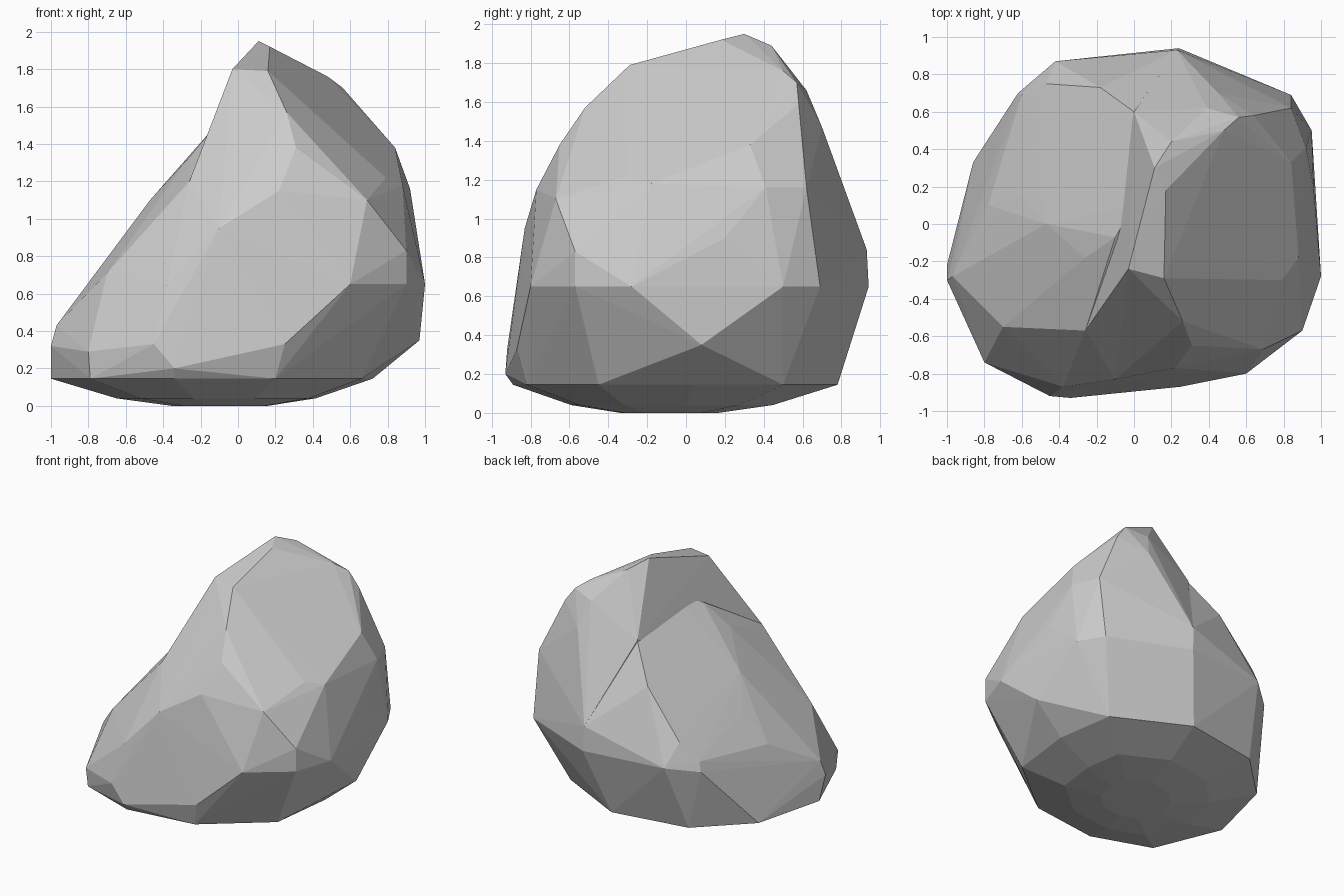
import bpy, bmesh

if "Cube" in bpy.data.objects:
    bpy.data.objects.remove(bpy.data.objects["Cube"])

def hull_object(name, points):
    """Faceted solid: convex hull of a handful of corner points."""
    bm = bmesh.new()
    for p in points:
        bm.verts.new(p)
    res = bmesh.ops.convex_hull(bm, input=bm.verts[:])
    junk = {g for g in res["geom_interior"] + res["geom_unused"]
            if isinstance(g, bmesh.types.BMVert)}
    bmesh.ops.delete(bm, geom=list(junk), context='VERTS')
    bmesh.ops.recalc_face_normals(bm, faces=bm.faces[:])
    me = bpy.data.meshes.new(name)
    bm.to_mesh(me)
    bm.free()
    ob = bpy.data.objects.new(name, me)
    bpy.context.collection.objects.link(ob)
    return ob

# Underside: one outline, shrunk twice towards the ground
outline = [(-1, -.22), (-.79, -.73), (-.34, -.89), (.2, -.82), (.66, -.45),
           (.72, .05), (.65, .5), (.1, .78), (-.5, .68), (-.86, .33)]
foot = [(-.08 * (1 - s) + x * s, -.1 * (1 - s) + y * s, z)
        for s, z in ((1, .145), (.62, .04), (.3, 0)) for x, y in outline]

# Widest part of the rock
waist = [(-1, -.3, .32), (-.97, -.28, .43), (-.8, -.74, .29), (-.45, -.92, .33),
         (-.34, -.93, .2), (.25, -.87, .33), (.97, .08, .35), (1, -.28, .65),
         (.9, -.57, .65), (.6, -.8, .65), (.95, .5, .65), (.84, .69, .65),
         (.24, .94, .65), (.23, .93, .84), (-.42, .87, .66), (-.62, .7, .62),
         (-.38, -.87, .64), (-.7, -.55, .71), (.9, -.57, .83), (.96, .2, .9)]

# Shoulder where the slopes turn towards the crest
shoulder = [(-.1, -.83, .95), (.22, -.77, 1.15), (.69, -.67, 1.1), (.79, -.3, 1.22),
            (.88, -.18, 1.18), (.92, .41, 1.16), (.84, .62, 1.16),
            (-.26, -.57, 1.2), (.84, .33, 1.38)]

# Broad flat slope on the left: corners seen from above on one tilted plane, plus its front rim
slope = [(x, y, 1.62 + 1.2 * x - .3 * y) for x, y in
         ((-.78, .1), (-.6, .69), (-.47, .75), (-.18, .73), (0, .6), (0, .1), (-.1, -.07))]
slope += [(-.26, -.18, 1.33), (-.47, 0, 1.1), (-.6, .15, .88)]

# Crest and peak
crest = [(.31, -.65, 1.38), (.26, -.52, 1.57), (.16, -.29, 1.79), (-.03, -.24, 1.8),
         (.17, .18, 1.92), (.11, .3, 1.95), (.2, .44, 1.89), (.48, .5, 1.76),
         (.56, .57, 1.7), (.64, .58, 1.59), (.39, .62, 1.66), (.45, .7, 1.47), (0, .6, 1.45)]

# Low body with the left slope, joined to the tall body; the join forms the hollow on the left
rock = hull_object("rock", foot + waist + shoulder + slope)
tall = [p for p in foot + waist + shoulder if p[0] > -.3] + crest
upper = hull_object("rock_upper", tall)
upper.hide_render = True
mod = rock.modifiers.new("join", 'BOOLEAN')
mod.operation, mod.solver, mod.object = 'UNION', 'EXACT', upper
bpy.context.view_layer.objects.active = rock
bpy.ops.object.modifier_apply(modifier=mod.name)
bpy.data.objects.remove(upper)
